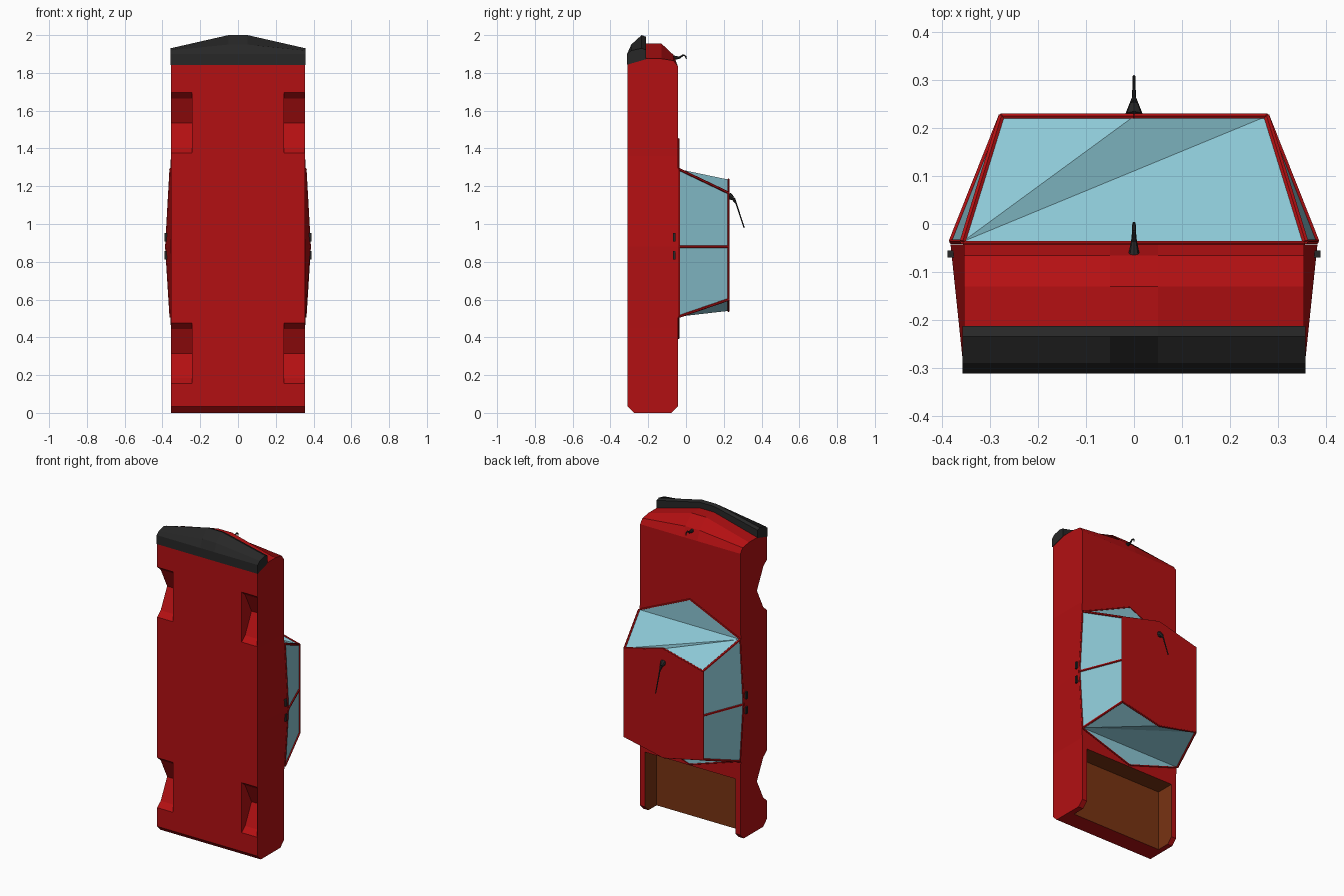
import bpy, bmesh, math
from mathutils import Vector

if "Cube" in bpy.data.objects:
    bpy.data.objects.remove(bpy.data.objects["Cube"])


def material(name, rgb):
    m = bpy.data.materials.new(name)
    m.use_nodes = True
    m.diffuse_color = (*rgb, 1)
    m.node_tree.nodes["Principled BSDF"].inputs["Base Color"].default_value = (*rgb, 1)
    return m


RED = material("red paint", (0.45, 0.005, 0.006))
GLASS = material("pale blue glass", (0.26, 0.57, 0.66))
BLACK = material("black trim", (0.02, 0.02, 0.02))
BROWN = material("brown bed lining", (0.19, 0.033, 0.006))


def finish(name, bm, *mats):
    bmesh.ops.recalc_face_normals(bm, faces=bm.faces)
    me = bpy.data.meshes.new(name)
    bm.to_mesh(me)
    bm.free()
    for m in mats:
        me.materials.append(m)
    ob = bpy.data.objects.new(name, me)
    bpy.context.collection.objects.link(ob)
    return ob


def loft(sections):
    """Closed solid through matching loops of points."""
    bm = bmesh.new()
    rings = [[bm.verts.new(p) for p in s] for s in sections]
    n = len(rings[0])
    for a, b in zip(rings, rings[1:]):
        for i in range(n):
            j = (i + 1) % n
            bm.faces.new((a[i], a[j], b[j], b[i]))
    bm.faces.new(rings[0])
    bm.faces.new(rings[-1])
    return bm


def across(profile, x):
    return [(x, y, z) for y, z in profile]


def box(x0, x1, y0, y1, z0, z1):
    p = [(y0, z0), (y1, z0), (y1, z1), (y0, z1)]
    return loft([across(p, x0), across(p, x1)])


def bars(name, paths, radii, mat, sides=6):
    """Thin round rods along point paths, one radius per point."""
    bm = bmesh.new()
    for path in paths:
        pts = [Vector(p) for p in path]
        for i in range(len(pts) - 1):
            a, b = pts[i], pts[i + 1]
            d = b - a
            r = bmesh.ops.create_cone(bm, cap_ends=True, segments=sides, depth=d.length,
                                      radius1=radii[i % len(radii)],
                                      radius2=radii[(i + 1) % len(radii)])
            rot = d.to_track_quat('Z', 'Y').to_matrix()
            for v in r["verts"]:
                v.co = rot @ v.co + (a + b) / 2
    return finish(name, bm, mat)


# ---- Body: side-to-side loft with a raised middle on the nose
W, TOP = 0.355, -0.043


def body_profile(mid):
    nose = 1.955 if mid else 1.875
    return [(-0.31, 0.035), (-0.275, 0.0), (-0.078, 0.0), (TOP, 0.035), (TOP, 1.835),
            (-0.066, 1.895 if mid else 1.865), (-0.13, nose), (-0.22, nose),
            (-0.225, 1.87), (-0.31, 1.843)]


bm = loft([across(body_profile(abs(x) < 0.1), x) for x in (-W, -0.05, 0.05, W)])

# door flare, widest at mid length along the upper edge
for z in (0.45, 0.88, 1.36):
    bmesh.ops.bisect_plane(bm, geom=bm.verts[:] + bm.edges[:] + bm.faces[:],
                           plane_co=(0, 0, z), plane_no=(0, 0, 1))
for v in bm.verts:
    if abs(v.co.z - 0.88) < 1e-3 and v.co.y > -0.1 and abs(v.co.x) > 0.3:
        v.co.x = math.copysign(0.383, v.co.x)
body = finish("body", bm, RED, BROWN)

# ---- Cargo bed and wheel arch cut-outs
cutters = [finish("bed_cutter", box(-0.32, 0.32, -0.16, 0.1, -0.1, 0.385), RED)]
for zc in (0.315, 1.535):
    arch = [(-0.4, zc - 0.16), (-0.31, zc - 0.16), (-0.275, zc - 0.13), (-0.21, zc),
            (-0.275, zc + 0.13), (-0.31, zc + 0.16), (-0.4, zc + 0.16)]
    for x0, x1 in ((-0.45, -0.243), (0.243, 0.351)):
        cutters.append(finish("arch_cutter", loft([across(arch, x0), across(arch, x1)]), RED))

bpy.context.view_layer.objects.active = body
for c in cutters:
    c.hide_render = True
    mod = body.modifiers.new("cut", 'BOOLEAN')
    mod.operation, mod.solver, mod.object = 'DIFFERENCE', 'EXACT', c
    bpy.ops.object.modifier_apply(modifier=mod.name)
for c in cutters:
    bpy.data.objects.remove(c)

# brown lining on every face that lies inside the bed
for f in body.data.polygons:
    pts = [body.data.vertices[i].co for i in f.vertices]
    f.material_index = int(all(abs(p.x) < 0.321 and p.y > -0.161 and p.z < 0.386 for p in pts))

# ---- Front bumper
def bumper_profile(mid):
    t = 2.0 if mid else 1.93
    return [(-0.312, 1.843), (-0.312, 1.9), (-0.29, 1.905 + (t - 1.9) * 0.45),
            (-0.235, t), (-0.213, t - 0.008), (-0.213, 1.872)]


finish("front_bumper", loft([across(bumper_profile(abs(x) < 0.1), x)
                             for x in (-0.358, -0.05, 0.05, 0.358)]), BLACK)

# ---- Cab: glass shell with a red roof
BY, RY = -0.037, 0.225
P = {"top_front": (0, RY, 1.235), "top_rear": (0, RY, 0.54)}
for s, k in ((1, "L"), (-1, "R")):
    P["bf" + k], P["bm" + k], P["br" + k] = [(s * x, BY, z) for x, z in
                                             ((0.358, 1.29), (0.381, 0.88), (0.358, 0.51))]
    P["tf" + k], P["tm" + k], P["tr" + k] = [(s * 0.277, RY, z) for z in (1.165, 0.88, 0.60)]

bm = bmesh.new()
V = {k: bm.verts.new(p) for k, p in P.items()}
shell = ["tfL top_front tfR tmR trR top_rear trL tmL",          # roof
         "bfL bmL brL brR bmR bfR",                             # floor
         "bfR bfL tfL", "bfR tfL top_front", "bfR top_front tfR",   # windscreen
         "brL brR trR", "brL trR top_rear", "brL top_rear trL"]     # rear window
for k in "LR":
    shell += [f"bf{k} bm{k} tm{k} tf{k}", f"bm{k} br{k} tr{k} tm{k}"]
for i, names in enumerate(shell):
    f = bm.faces.new([V[n] for n in names.split()])
    f.material_index = 1 if i < 2 else 0
finish("cab_windows", bm, GLASS, RED)

# flat glass points where the screens meet the body
SCREENS = (("windscreen_base", 1.29, 1.45), ("rear_window_base", 0.51, 0.395))
for name, zs, zc in SCREENS:
    tri = [(0.35, zs), (-0.35, zs), (0, zc)]
    finish(name, loft([[(x, y, z) for x, z in tri] for y in (-0.045, BY)]), GLASS)

# roof plate, slim pillars and trim
rim = [P[n] for n in shell[0].split()]
finish("roof_panel", loft([[(x, y, z) for x, _, z in rim] for y in (0.222, 0.231)]), RED)
bars("roof_rim", [rim + rim[:1]], [0.006], RED)
for k, side in (("L", "left"), ("R", "right")):
    bars(side + "_pillars", [(P["b" + c + k], P["t" + c + k]) for c in "fmr"], [0.007], RED)
    bars(side + "_window_sill", [(P["bf" + k], P["bm" + k], P["br" + k])], [0.005], RED)
for name, zs, zc in SCREENS:
    bars(name + "_trim", [[(0.355, -0.04, zs), (0, -0.04, zc), (-0.355, -0.04, zs)]],
         [0.005], RED)

# ---- Door handles
for s, side in ((1, "left"), (-1, "right")):
    for z, end in ((0.93, "front"), (0.835, "rear")):
        finish(f"{side}_{end}_door_handle",
               box(s * 0.372, s * 0.389, -0.07, -0.055, z - 0.022, z + 0.022), BLACK)

# ---- Roof aerial and nose hook
bars("roof_aerial", [[(0, 0.225, 1.15), (0, 0.25, 1.135), (0, 0.265, 1.11), (0, 0.308, 0.98)]],
     [0.02, 0.01, 0.004, 0.003], BLACK, 8)
bars("nose_hook", [[(0, -0.065, 1.88), (0, -0.035, 1.88), (0, -0.015, 1.895),
                    (0, -0.003, 1.89), (0, 0.002, 1.875)]],
     [0.012, 0.006, 0.004, 0.004, 0.003], BLACK, 8)
